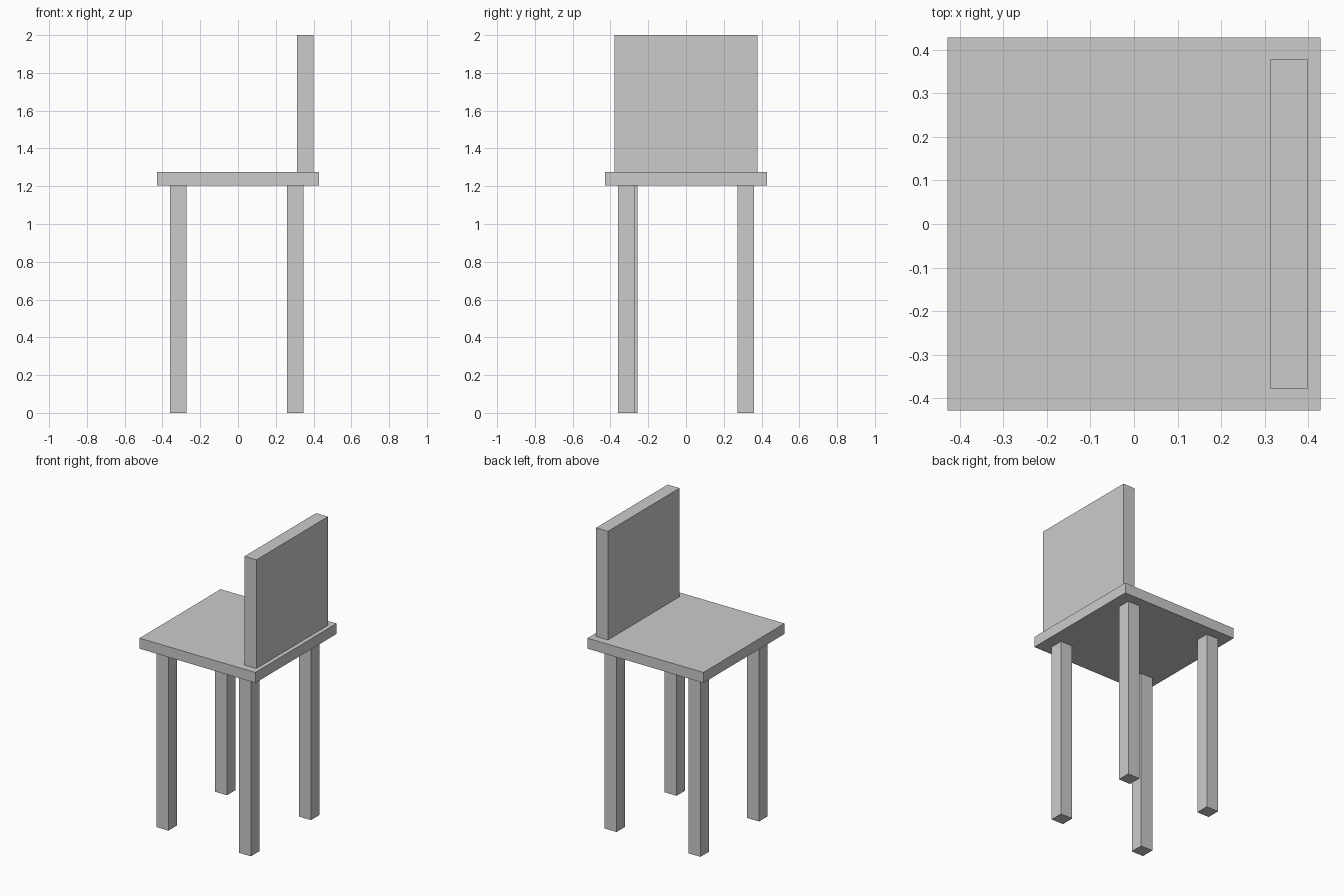
import bpy

if "Cube" in bpy.data.objects:
    bpy.data.objects.remove(bpy.data.objects["Cube"])


def box(name, x, y, z):
    """Axis-aligned box from (min, max) ranges."""
    spans = (x, y, z)
    bpy.ops.mesh.primitive_cube_add(size=1, location=[(a + b) / 2 for a, b in spans])
    obj = bpy.context.object
    obj.name = name
    obj.scale = [b - a for a, b in spans]
    bpy.ops.object.transform_apply(location=False, rotation=False, scale=True)
    return obj


SEAT_BOTTOM, SEAT_TOP = 1.205, 1.275
LEG = 0.088

# Seat slab
box("seat", (-0.428, 0.428), (-0.428, 0.428), (SEAT_BOTTOM, SEAT_TOP))

# Backrest panel standing on the +x side of the seat
box("backrest", (0.312, 0.40), (-0.378, 0.378), (SEAT_TOP, 2.0))

# Four square legs, given by their lower x / y corner
legs = {
    "front_left_leg": (-0.36, -0.345),
    "front_right_leg": (0.26, -0.36),
    "back_left_leg": (-0.36, 0.273),
    "back_right_leg": (0.26, 0.273),
}
for name, (x, y) in legs.items():
    box(name, (x, x + LEG), (y, y + LEG), (0, SEAT_BOTTOM))
